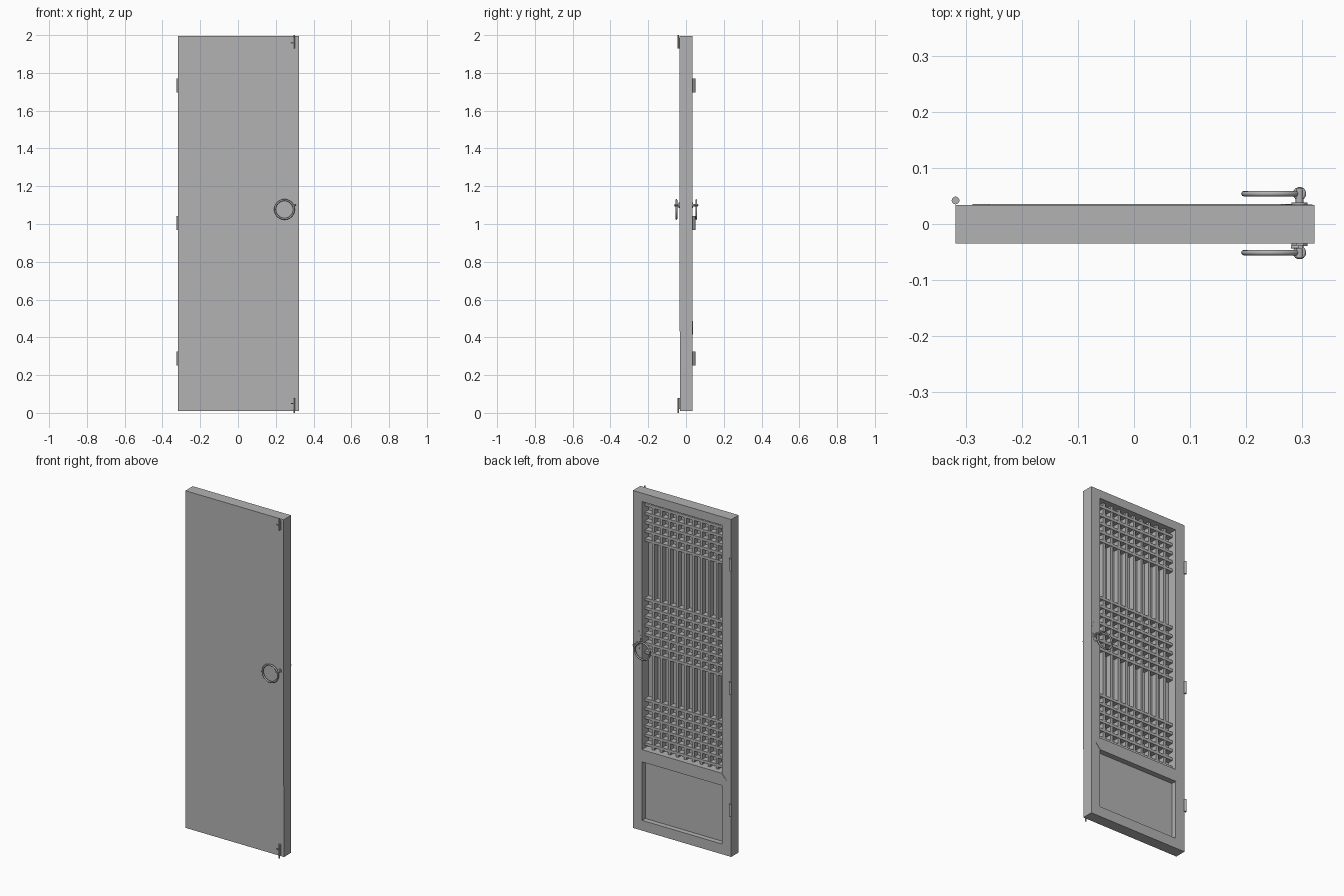
import bpy, bmesh, math
from mathutils import Vector

cube = bpy.data.objects.get("Cube")
if cube:
    bpy.data.objects.remove(cube)

mat = bpy.data.materials.new("plain grey")
mat.use_nodes = True
GREY = (0.45, 0.45, 0.45, 1)
mat.diffuse_color = GREY
mat.node_tree.nodes["Principled BSDF"].inputs["Base Color"].default_value = GREY


def finish(name, bm, smooth=False):
    bmesh.ops.recalc_face_normals(bm, faces=bm.faces)
    for f in bm.faces:
        f.smooth = smooth
    mesh = bpy.data.meshes.new(name)
    bm.to_mesh(mesh)
    bm.free()
    ob = bpy.data.objects.new(name, mesh)
    bpy.context.collection.objects.link(ob)
    mesh.materials.append(mat)
    return ob


def add_box(bm, x0, x1, y0, y1, z0, z1):
    vs = bmesh.ops.create_cube(bm, size=1)["verts"]
    for v in vs:
        v.co = Vector((x1 if v.co.x > 0 else x0,
                       y1 if v.co.y > 0 else y0,
                       z1 if v.co.z > 0 else z0))


def boxes(name, *items):
    bm = bmesh.new()
    for b in items:
        add_box(bm, *b)
    return finish(name, bm)


def extrude_y(name, outline, y0, y1):
    """Solid from an (x, z) outline."""
    bm = bmesh.new()
    face = bm.faces.new([bm.verts.new((x, y0, z)) for x, z in outline])
    ext = bmesh.ops.extrude_face_region(bm, geom=[face])["geom"]
    bmesh.ops.translate(bm, vec=(0, y1 - y0, 0),
                        verts=[v for v in ext if isinstance(v, bmesh.types.BMVert)])
    return finish(name, bm)


def tube(name, points, radius, closed=False):
    curve = bpy.data.curves.new(name, "CURVE")
    curve.dimensions = "3D"
    curve.bevel_depth = radius
    curve.bevel_resolution = 2
    curve.use_fill_caps = True
    sp = curve.splines.new("POLY")
    sp.points.add(len(points) - 1)
    for p, co in zip(sp.points, points):
        p.co = (*co, 1)
    sp.use_cyclic_u = closed
    curve.materials.append(mat)
    ob = bpy.data.objects.new(name, curve)
    bpy.context.collection.objects.link(ob)
    return ob


def circle(cx, cz, r, n):
    return [(cx + r * math.cos(a), cz + r * math.sin(a))
            for a in (i * math.tau / n for i in range(n))]


# Door extents and openings
L, R, F, B = -0.318, 0.322, -0.032, 0.034
BOT, TOP = 0.01, 1.995
OL, OR = -0.258, 0.262
MID = (OL + OR) / 2

# Frame
boxes("frame_stiles", (L, OL, F, B, BOT, TOP), (OR, R, F, B, BOT, TOP))
boxes("frame_rails", (OL, OR, F, B, BOT, 0.07), (OL, OR, F, B, 1.945, TOP))

# Middle rail with pointed mitred ends
boxes("middle_rail", (OL, OR, F, B, 0.415, 0.487))
extrude_y("middle_rail_face", [(OL - 0.03, 0.451), (OL, 0.415), (OR, 0.415),
                               (OR + 0.03, 0.451), (OR, 0.487), (OL, 0.487)],
          0.03, B + 0.002)

# Backing behind the lattice, lower panel, front sheet
boxes("lattice_backing", (OL, OR, F, -0.026, 0.487, 1.945))
boxes("lower_panel", (OL, OR, F, 0.004, 0.07, 0.415))
boxes("front_sheet", (L, R, -0.035, F, 0.43, TOP))

# Lattice: nine upright bars and three bands of cross bars
step = (OR - OL) / 10
W = 0.008
uprights = [OL + step * (i + 1) for i in range(9)]
boxes("lattice_uprights", *[(x - W, x + W, -0.026, 0.006, 0.487, 1.945) for x in uprights])
for band, start, count in (("top", 1.71, 5), ("middle", 1.05, 7), ("bottom", 0.51, 6)):
    boxes("lattice_bars_" + band,
          *[(OL, OR, -0.026, 0.008, z - W, z + W)
            for z in (start + i * step for i in range(count))])

# Hinge barrels
for name, z in (("lower", 0.287), ("middle", 1.005), ("upper", 1.733)):
    bm = bmesh.new()
    bmesh.ops.create_cone(bm, cap_ends=True, segments=12, radius1=0.007,
                          radius2=0.007, depth=0.074)
    bmesh.ops.translate(bm, vec=(L, 0.042, z), verts=bm.verts)
    ob = finish("hinge_" + name, bm, True)
    ob.data.set_sharp_from_angle(angle=math.radians(40))

# Ring pulls on both faces, each hung from a post with an eye
for side, face, y in (("front", -0.035, -0.051), ("back", B, 0.054)):
    out = 1 if y > 0 else -1
    tube("ring_pull_" + side, [(x, y, z) for x, z in circle(0.246, 1.077, 0.05, 32)],
         0.005, True)
    tube("ring_post_" + side, [(0.295, face - out * 0.005, 1.1), (0.295, y + out * 0.01, 1.1)],
         0.007)
    tube("ring_eye_" + side, [(0.295 + 0.008 * math.cos(a), y + 0.008 * math.sin(a), 1.1)
                              for a in (i * math.tau / 14 for i in range(14))], 0.004, True)
    extrude_y("post_washer_" + side, circle(0.295, 1.1, 0.014, 12),
              face - out * 0.002, face + out * 0.004)

# Thin oval plate behind the rear ring
extrude_y("back_plate", [(x, 1.125 + (z - 1.125) * 2.6)
                         for x, z in circle(0.294, 1.125, 0.024, 24)], B - 0.002, B + 0.001)

# Bolts at the top and bottom of the front
for name, z0, z1, tip in (("top", 1.93, 1.985, 2.0), ("bottom", 0.02, 0.08, 0.0)):
    mid = (z0 + z1) / 2
    boxes("bolt_plate_" + name, (0.29, 0.303, -0.038, -0.03, z0, z1))
    tube("bolt_rod_" + name, [(0.297, -0.041, tip),
                              (0.297, -0.041, z0 if tip > 1 else z1)], 0.004)
    tube("bolt_knob_" + name, [(0.297, -0.041, mid), (0.28, -0.041, mid)], 0.003)
